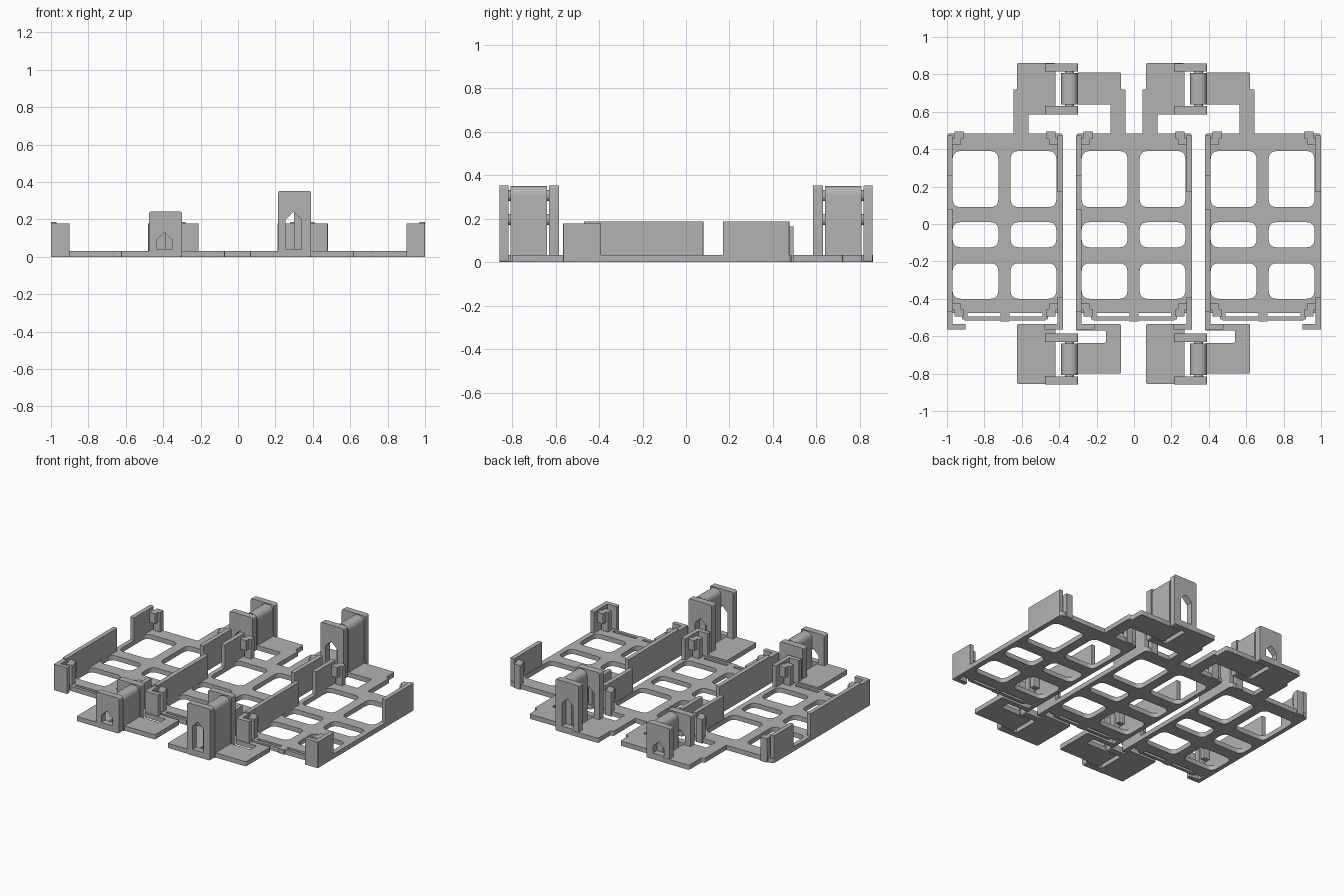
import bpy, bmesh
from mathutils import Vector

if "Cube" in bpy.data.objects:
    bpy.data.objects.remove(bpy.data.objects["Cube"], do_unlink=True)

grey = bpy.data.materials.new("plain_grey")
grey.use_nodes = True
grey.diffuse_color = (0.45, 0.45, 0.45, 1)
grey.node_tree.nodes["Principled BSDF"].inputs["Base Color"].default_value = grey.diffuse_color
parts = []


def rounded(points, radius, steps=5):
    """Replace each corner of a closed outline with a small curve."""
    out = []
    for i, p in enumerate(points):
        p = Vector(p)
        a, b = Vector(points[i - 1]), Vector(points[(i + 1) % len(points)])
        r = min(radius, (a - p).length / 2, (b - p).length / 2)
        a, b = p + (a - p).normalized() * r, p + (b - p).normalized() * r
        for k in range(steps + 1):
            t = k / steps
            out.append(a * (1 - t) ** 2 + p * 2 * t * (1 - t) + b * t * t)
    return out


def rect(x0, x1, y0, y1):
    return [(x0, y0), (x1, y0), (x1, y1), (x0, y1)]


def prism(name, loops, lo, hi, upright=False, offset=0):
    """Extrude an outline with holes along z, or along y when upright."""
    curve = bpy.data.curves.new(name, "CURVE")
    curve.dimensions, curve.fill_mode = "2D", "BOTH"
    curve.extrude = (hi - lo) / 2
    for loop in loops:
        spline = curve.splines.new("POLY")
        spline.points.add(len(loop) - 1)
        for point, co in zip(spline.points, loop):
            point.co = (co[0], co[1], 0, 1)
        spline.use_cyclic_u = True
    temp = bpy.data.objects.new(name + "_outline", curve)
    mesh = bpy.data.meshes.new_from_object(temp)
    bpy.data.objects.remove(temp)
    bm = bmesh.new()
    bm.from_mesh(mesh)
    bmesh.ops.remove_doubles(bm, verts=bm.verts, dist=0.0001)
    mid = (lo + hi) / 2
    for v in bm.verts:
        x, y, z = v.co
        v.co = (x + offset, mid - z, y) if upright else (x + offset, y, z + mid)
    bmesh.ops.recalc_face_normals(bm, faces=bm.faces)
    bm.to_mesh(mesh)
    bm.free()
    mesh.materials.clear()
    mesh.materials.append(grey)
    obj = bpy.data.objects.new(name, mesh)
    bpy.context.collection.objects.link(obj)
    parts.append(obj)


BASE = 0.032
PITCH = 0.69
HALF = 0.31


def tray(cx):
    def add(name, outline, lo, hi, r=0.005):
        prism(name, [rounded(outline, r)], lo, hi, offset=cx)

    # floor grid with six rounded openings
    loops = [rounded(rect(-HALF, HALF, -0.475, 0.485), 0.02)]
    for y0, y1 in ((0.09, 0.39), (-0.125, 0.01), (-0.40, -0.21)):
        for x0, x1 in ((-0.28, -0.035), (0.03, 0.275)):
            loops.append(rounded(rect(x0, x1, y0, y1), 0.045))
    prism("tray_floor", loops, 0, BASE, offset=cx)
    # slender front rail and its bridges
    add("front_rail", rect(-0.22, 0.22, -0.515, -0.495), 0, BASE)
    for x, w, y in ((0, 0.025, -0.522), (-0.215, 0.015, -0.51), (0.215, 0.015, -0.51)):
        add("rail_bridge", rect(x - w, x + w, y, -0.47), 0, BASE)
    # side walls
    add("left_long_wall", rect(-HALF, -HALF + 0.03, -0.47, 0.08), 0, 0.187)
    add("left_rear_wall", rect(-HALF, -HALF + 0.03, 0.26, 0.475), 0, 0.187)
    add("right_rear_wall", rect(HALF - 0.03, HALF, 0.17, 0.475), 0, 0.187)
    for s in (-1, 1):
        # front corner wraps
        e, i, w = s * HALF, s * (HALF - 0.03), s * (HALF - 0.1)
        add("front_corner", [(e, -0.39), (e, -0.565), (w, -0.565), (w, -0.535),
                             (i, -0.535), (i, -0.39)], 0, 0.178)
        # clip posts with hooks, front and rear
        for t in (-1, 1):
            x0, x1 = sorted((s * 0.22, s * 0.27))
            y0, y1 = sorted((t * 0.455, t * 0.495))
            add("clip_post", rect(x0, x1, y0, y1), 0, 0.165)
            y0, y1 = sorted((t * 0.425, t * 0.46))
            d = s * 0.015
            add("clip_hook", rect(x0 + d, x1 + d, y0, y1), 0.095, 0.165)


def hinge(cx, height, side):
    def add(name, outline, lo, hi):
        prism(name, [rounded(outline, 0.008)], lo, hi, offset=cx)

    # hinge leaves
    if side > 0:
        add("rear_outer_leaf", [(-0.28, 0.86), (-0.075, 0.86), (-0.075, 0.585), (-0.22, 0.585),
                                (-0.22, 0.48), (-0.30, 0.48), (-0.30, 0.72), (-0.28, 0.72)], 0, BASE)
        add("rear_inner_leaf", [(0.04, 0.64), (0.04, 0.81), (0.275, 0.81), (0.275, 0.72),
                                (0.30, 0.72), (0.30, 0.48), (0.22, 0.48), (0.22, 0.64)], 0, BASE)
    else:
        add("front_outer_leaf", rect(-0.28, -0.075, -0.855, -0.535), 0, BASE)
        add("front_inner_leaf", [(0.04, -0.80), (0.275, -0.80), (0.275, -0.535), (0.035, -0.535),
                                 (0.035, -0.57), (0.195, -0.57), (0.195, -0.635), (0.04, -0.635)], 0, BASE)
    # upright ears with a pointed window
    peak = height - 0.112
    window = [(-0.09, 0.042), (-0.005, 0.042), (-0.005, peak - 0.04), (-0.048, peak), (-0.09, peak - 0.04)]
    ear = rounded(rect(-0.13, 0.045, 0, height), 0.012)
    for near, far in ((0.585, 0.63), (0.815, 0.858)):
        lo, hi = sorted((side * near, side * far))
        prism("hinge_ear", [ear, window], lo, hi, upright=True, offset=cx)
    # round-topped knuckle and its pin
    r = 0.045
    lo, hi = sorted((side * 0.64, side * 0.808))
    knuckle = [(-r, 0), (r, 0)] + [p for p in rounded(rect(-r, r, height - 2 * r - 0.002, height - 0.002), r, 8)[18:]]
    prism("hinge_knuckle", [knuckle], lo, hi, upright=True, offset=cx)
    lo, hi = sorted((side * 0.62, side * 0.825))
    pin = rounded(rect(-0.025, 0.025, height - 0.07, height - 0.02), 0.025)
    prism("hinge_pin", [pin], lo, hi, upright=True, offset=cx)


for n in (-1, 0, 1):
    tray(n * PITCH)
for x, height in ((-PITCH / 2, 0.242), (PITCH / 2, 0.352)):
    for side in (-1, 1):
        hinge(x, height, side)

# smooth the rounded corners, keep edges sharp
bpy.ops.object.select_all(action="DESELECT")
for obj in parts:
    obj.select_set(True)
bpy.context.view_layer.objects.active = parts[0]
bpy.ops.object.shade_smooth_by_angle(angle=0.6)
